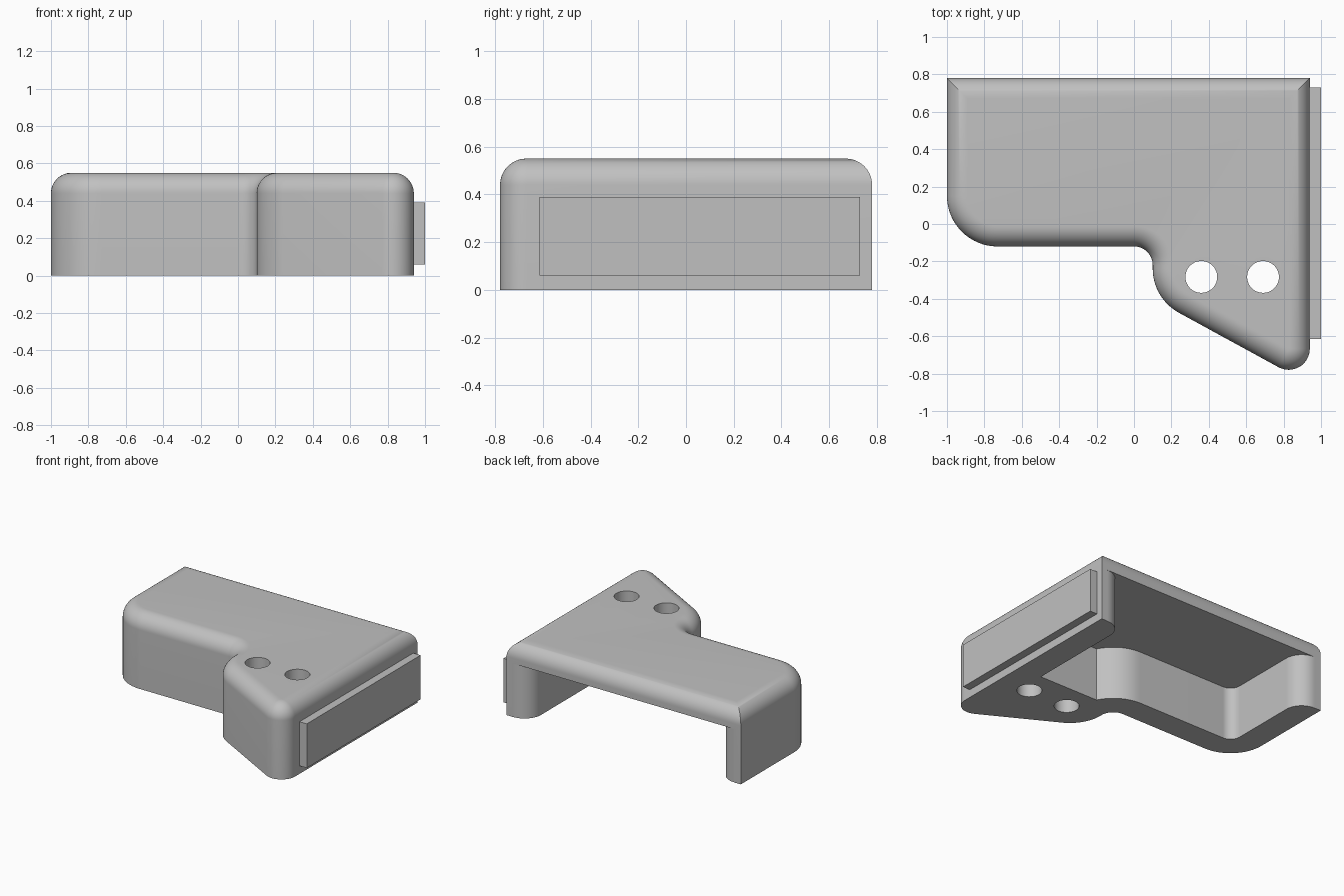
import bpy
import bmesh
from math import sin, cos, pi, radians
from mathutils import Vector, Matrix

if "Cube" in bpy.data.objects:
    bpy.data.objects.remove(bpy.data.objects["Cube"])

HEIGHT, EDGE, STEPS = 0.55, 0.11, 16

grey = bpy.data.materials.new("plain grey")
grey.use_nodes = True
grey.diffuse_color = (0.53, 0.53, 0.53, 1)
grey.node_tree.nodes["Principled BSDF"].inputs["Base Color"].default_value = grey.diffuse_color


def outline(corners, inset=0.0):
    """Counter-clockwise (x, y, radius) corners to a rounded loop, moved inwards."""
    pts = [Vector(c[:2]) for c in corners]
    loop = []
    for i, (p, c) in enumerate(zip(pts, corners)):
        d1 = (p - pts[i - 1]).normalized()
        d2 = (pts[(i + 1) % len(pts)] - p).normalized()
        n1, n2 = Vector((-d1.y, d1.x)), Vector((-d2.y, d2.x))
        mitre = (n1 + n2) / (1 + n1.dot(n2))
        turn = -d1.angle_signed(d2)
        if c[2] == 0:
            loop.append(p + mitre * inset)
            continue
        sign = 1 if turn > 0 else -1
        q = sign * c[2] - inset
        centre = p + mitre * (inset + q)
        for k in range(STEPS + 1):
            loop.append(centre - q * (Matrix.Rotation(turn * k / STEPS, 2) @ n1))
    return loop


def loft(name, rings):
    """Skin a stack of (loop, z) rings and cap both ends."""
    bm = bmesh.new()
    rows = [[bm.verts.new((p.x, p.y, z)) for p in loop] for loop, z in rings]
    n = len(rows[0])
    for a, b in zip(rows, rows[1:]):
        for i in range(n):
            j = (i + 1) % n
            bm.faces.new((a[i], a[j], b[j], b[i]))
    bm.faces.new(rows[0][::-1])
    bm.faces.new(rows[-1])
    bmesh.ops.recalc_face_normals(bm, faces=bm.faces)
    mesh = bpy.data.meshes.new(name)
    bm.to_mesh(mesh)
    bm.free()
    mesh.materials.append(grey)
    obj = bpy.data.objects.new(name, mesh)
    bpy.context.collection.objects.link(obj)
    return obj


def cut(obj, cutter):
    """Subtract the cutter, then discard it."""
    cutter.hide_render = True
    mod = obj.modifiers.new("cut", "BOOLEAN")
    mod.operation, mod.solver, mod.object = "DIFFERENCE", "EXACT", cutter
    bpy.context.view_layer.objects.active = obj
    bpy.ops.object.modifier_apply(modifier=mod.name)
    bpy.data.objects.remove(cutter)


# Housing body: stepped plan with a quarter-round top edge
plan = [(-1, 0.78, 0), (-1, -0.12, 0.27), (0.1, -0.12, 0.1),
        (0.1, -0.398, 0.27), (0.94, -0.857, 0.113), (0.94, 0.78, 0)]
rings = [(outline(plan), 0)]
for k in range(STEPS + 1):
    t = k / STEPS * pi / 2
    rings.append((outline(plan, EDGE * (1 - cos(t))), HEIGHT - EDGE + EDGE * sin(t)))
housing = loft("housing", rings)

# Cavity open to the bottom and back, with rounded mouth and a curved step
step = [(0.29 * sin(radians(a)), -0.22 + 0.29 * cos(radians(a)), 0) for a in range(0, 64, 7)]
cavity_plan = [(-0.95, 0.9, 0), (-0.95, 0.779, 0), (-0.81, 0.779, 0.135), (-0.81, 0.07, 0.08),
               *step, (0.75, -0.09, 0), (0.75, 0.779, 0.135), (0.89, 0.779, 0), (0.89, 0.9, 0)]
cavity = outline(cavity_plan)
cut(housing, loft("cavity_cutter", [(cavity, -0.1), (cavity, 0.4)]))

# Two through holes in the solid front block
for x in (0.36, 0.69):
    circle = [Vector((x + 0.085 * cos(a * pi / 24), -0.283 + 0.085 * sin(a * pi / 24)))
              for a in range(48)]
    cut(housing, loft("hole_cutter", [(circle, -0.1), (circle, 0.7)]))

# Raised rectangular plate on the left side
plate_plan = outline([(0.93, -0.615, 0), (1, -0.615, 0), (1, 0.73, 0), (0.93, 0.73, 0)])
plate = loft("side_plate", [(plate_plan, 0.06), (plate_plan, 0.39)])

# Smooth curves, sharp edges
bpy.ops.object.select_all(action="DESELECT")
housing.select_set(True)
bpy.context.view_layer.objects.active = housing
bpy.ops.object.shade_smooth_by_angle(angle=radians(30))
